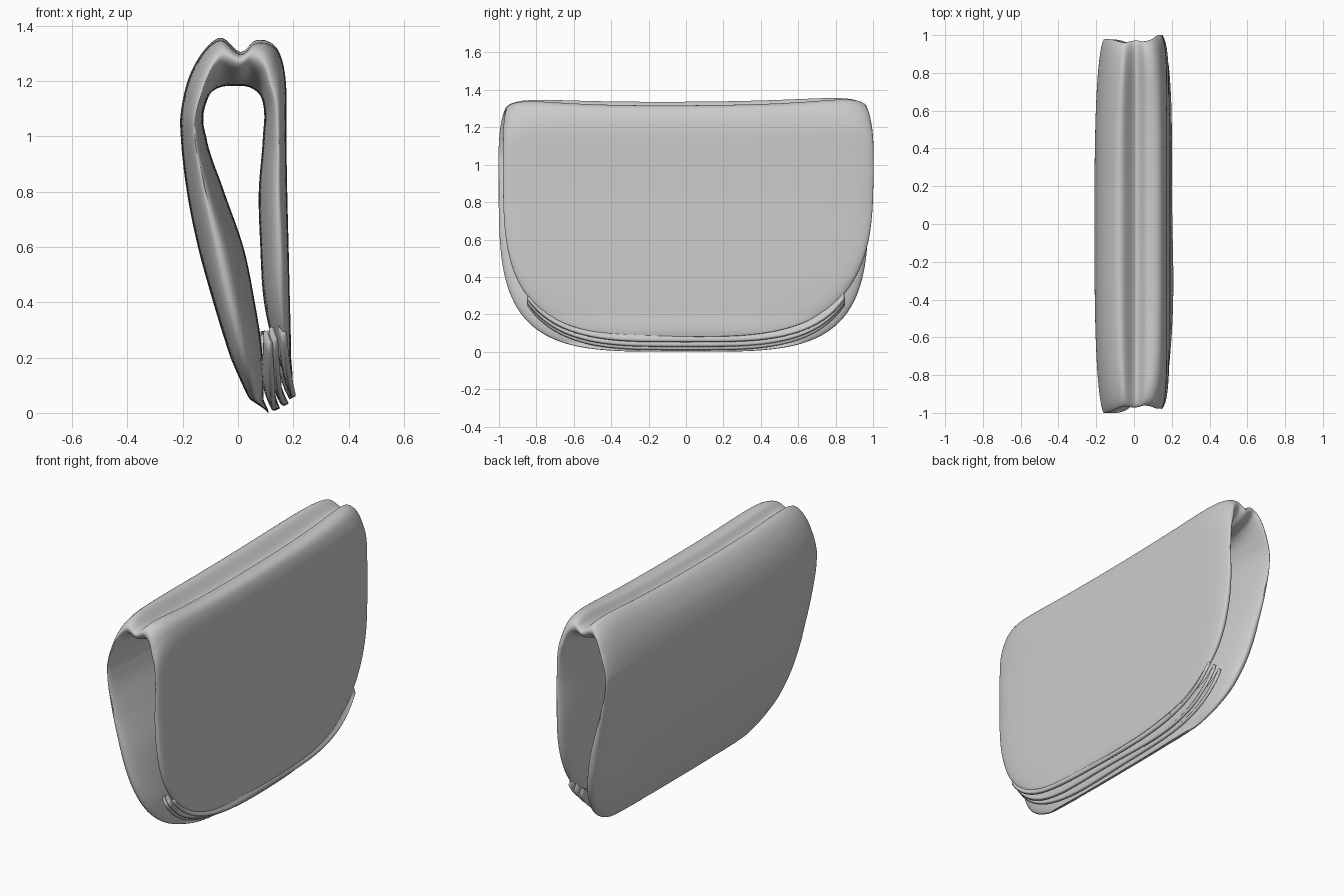
import bpy, bmesh, math

if "Cube" in bpy.data.objects:
    bpy.data.objects.remove(bpy.data.objects["Cube"])

# Half cross-sections at mid length (x, z), left bottom -> over the top -> right bottom
OUTER = [(0.10, 0.0), (0.03, 0.05), (-0.03, 0.2), (-0.09, 0.4), (-0.145, 0.6), (-0.185, 0.8),
         (-0.207, 1.0), (-0.205, 1.1), (-0.175, 1.22), (-0.12, 1.31), (-0.065, 1.335),
         (0.01, 1.27), (0.065, 1.31), (0.12, 1.315), (0.155, 1.28), (0.174, 1.18), (0.175, 1.0),
         (0.178, 0.8), (0.183, 0.6), (0.188, 0.4), (0.195, 0.2), (0.203, 0.12), (0.20, 0.08)]
INNER = [(0.13, 0.0), (0.125, 0.05), (0.105, 0.2), (0.065, 0.4), (0.02, 0.6), (-0.05, 0.8),
         (-0.115, 1.0), (-0.125, 1.07), (-0.115, 1.12), (-0.095, 1.16), (-0.055, 1.18),
         (0.0, 1.182), (0.04, 1.178), (0.075, 1.155), (0.09, 1.12), (0.095, 1.07), (0.09, 1.0),
         (0.075, 0.8), (0.08, 0.6), (0.09, 0.4), (0.125, 0.2), (0.16, 0.12), (0.175, 0.08)]


def spline(pts, v):
    """Catmull-Rom point at v in 0..len-1."""
    i = min(int(v), len(pts) - 2)
    t = v - i
    p = [pts[max(0, min(len(pts) - 1, i + k))] for k in (-1, 0, 1, 2)]
    return [0.5 * (2 * b + (c - a) * t + (2 * a - 5 * b + 4 * c - d) * t * t
                   + (3 * b - a - 3 * c + d) * t ** 3) for a, b, c, d in zip(*p)]


def hem(y, low, n):
    """Height of the rounded lower edge at y."""
    return 1 - (1 - low) * max(0, 1 - abs(y) ** n) ** (1 / n)


def x_at(pts, z, left):
    """Panel x at height z (below 1)."""
    leg = pts[:7] if left else pts[:15:-1]
    for i, (a, b) in enumerate(zip(leg, leg[1:])):
        if z <= b[1] or i == len(leg) - 2:
            return spline(leg, i + (z - a[1]) / (b[1] - a[1]))[0]


def make(name, bm):
    bmesh.ops.remove_doubles(bm, verts=bm.verts, dist=1e-5)
    bmesh.ops.recalc_face_normals(bm, faces=bm.faces)
    me = bpy.data.meshes.new(name)
    bm.to_mesh(me)
    bm.free()
    ob = bpy.data.objects.new(name, me)
    bpy.context.collection.objects.link(ob)
    me.shade_smooth()
    return ob


def grid(bm, f, nu, nv):
    vs = [[bm.verts.new(f(i / nu, j / nv)) for j in range(nv + 1)] for i in range(nu + 1)]
    for i in range(nu):
        for j in range(nv):
            bm.faces.new((vs[i][j], vs[i + 1][j], vs[i + 1][j + 1], vs[i][j + 1]))


def shell(a, b):
    """Outer and inner point of the padded panel at length a, section b."""
    y = math.sin((a - 0.5) * math.pi)
    v = b * 22
    left = v < 11
    pair, t = [], 0
    for pts in (OUTER, INNER):
        x, z = spline(pts, v)
        if z < 1:
            low, n = (0.0, 4.0) if left else (0.08, 3.1 if y > 0 else 3.5)
            t = min(1, (1 - z) / (1 - low))
            z = 1 - t * (1 - hem(y, low, n))
            x = x_at(pts, z, left)
        pair.append((x, z))
    (xo, zo), (xi, zi) = pair
    # crease and right shoulder rise at both ends, left side bows inwards
    if 9.5 < v < 14:
        zo += 0.04 * abs(y) ** 4 * math.sin((v - 9.5) / 4.5 * math.pi)
    if left:
        xo += 0.03 * abs(y) ** 3 * max(0, min(1, zo / 0.6)) * min(1, (11 - v) / 3)
    # rim line: pinched to a pointed arch at the top
    e = 0.33 + 0.25 * math.exp(-((abs(v - 11) - 3) / 1.4) ** 2)
    ex, ez = xo + (xi - xo) * e, zo + (zi - zo) * e
    wo = math.sqrt(max(0, (1 - abs(y) ** 10) * (1 - t ** 10)))
    wi = math.sqrt(max(0, (1 - abs(y) ** 4) * (1 - t ** 5)))
    out = []
    for x, z, w in ((xo, zo, wo), (xi, zi, wi)):
        x, z = ex + (x - ex) * w, ez + (z - ez) * w
        k = max(0, (z - 1.0) / 0.35)
        yy = y * (1 - 0.06 * k ** 4) + 0.012 * max(-1, min(1, (v - 11) / 4))
        z += (0.022 * y * y + 0.006 * y) * min(1, k)
        out.append((x, yy * 0.99, z))
    return out


# Padded panel folded over at the top
bm = bmesh.new()
for side in (0, 1):
    grid(bm, lambda a, b: shell(a, b)[side], 90, 176)
make("folded_panel", bm)

# Pleats gathered along the bottom between the two panels
for n, (x, low) in enumerate([(0.105, 0.012), (0.135, 0.03), (0.165, 0.055)]):
    def pleat(a, b):
        y = 1.76 * (a - 0.5)
        z = hem(y, low, 3.6) + b * 0.2 * (1 - y * y)
        lip = 0.035 * (1 - b) ** 3 * (1 - y * y)
        return (x + lip - 0.01 * b + 0.006 * math.sin(5 * y + 2 * n), y * 0.96, z)
    bm = bmesh.new()
    grid(bm, pleat, 60, 12)
    ob = make(f"bottom_pleat_{n + 1}", bm)
    mod = ob.modifiers.new("thickness", "SOLIDIFY")
    mod.thickness, mod.offset = 0.018, 0
